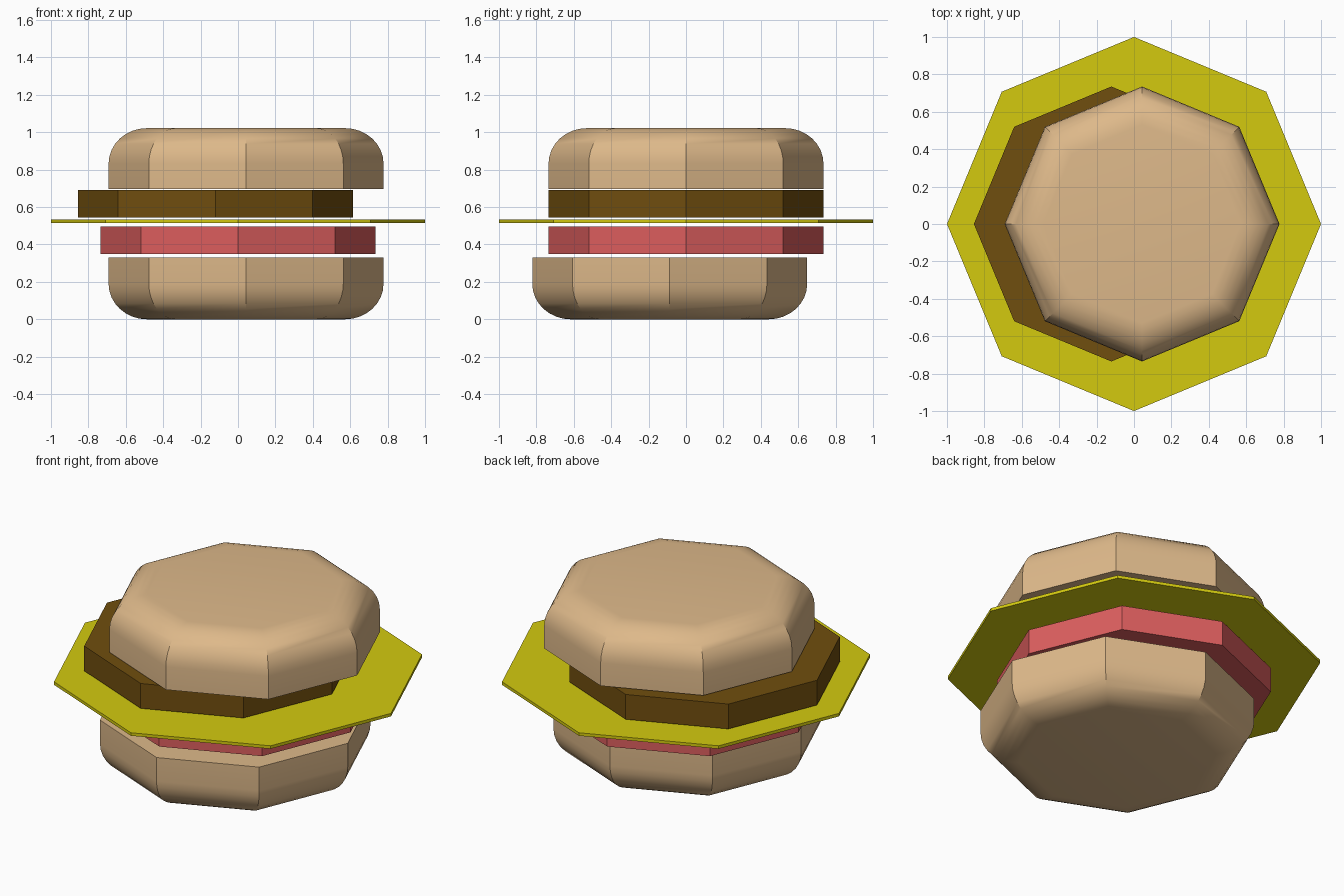
import bpy, bmesh, math

if "Cube" in bpy.data.objects:
    bpy.data.objects.remove(bpy.data.objects["Cube"])

SIDES = 8


def material(name, srgb):
    m = bpy.data.materials.new(name)
    lin = [((c / 255 + 0.055) / 1.055) ** 2.4 for c in srgb]
    m.diffuse_color = (*lin, 1)
    m.use_nodes = True
    m.node_tree.nodes["Principled BSDF"].inputs["Base Color"].default_value = m.diffuse_color
    return m


def lathe(name, profile, x, y, mat, smooth=False):
    """Eight-sided solid from a bottom-to-top list of (radius, z)."""
    bm = bmesh.new()
    rings = []
    for r, z in profile:
        rings.append([bm.verts.new((x + r * math.cos(2 * math.pi * i / SIDES),
                                    y + r * math.sin(2 * math.pi * i / SIDES), z))
                      for i in range(SIDES)])
    for a, b in zip(rings, rings[1:]):
        for i in range(SIDES):
            j = (i + 1) % SIDES
            bm.faces.new((a[i], a[j], b[j], b[i]))
    bm.faces.new(rings[0][::-1])
    bm.faces.new(rings[-1])
    me = bpy.data.meshes.new(name)
    bm.to_mesh(me)
    bm.free()
    me.materials.append(mat)
    ob = bpy.data.objects.new(name, me)
    bpy.context.collection.objects.link(ob)
    if smooth:
        bpy.ops.object.select_all(action='DESELECT')
        ob.select_set(True)
        bpy.context.view_layer.objects.active = ob
        bpy.ops.object.shade_smooth_by_angle(angle=math.radians(30))
    return ob


def bun_profile(flat_z, round_z, radius=0.735, fillet=0.19, steps=8):
    """Straight wall from flat_z, then a quarter-round to round_z."""
    s = 1 if round_z > flat_z else -1
    mitre = 1 / math.cos(math.pi / SIDES)
    pts = [(radius, flat_z)]
    for k in range(steps + 1):
        a = math.pi / 2 * k / steps
        pts.append((radius - fillet * (1 - math.cos(a)) * mitre,
                    round_z - s * fillet * (1 - math.sin(a))))
    return pts if s > 0 else pts[::-1]


bread = material("bread", (222, 185, 138))
red = material("tomato red", (220, 94, 94))
yellow = material("cheese yellow", (212, 202, 15))
brown = material("patty brown", (112, 78, 14))

# Buns
lathe("bottom_bun", bun_profile(0.33, 0.0), 0.043, -0.087, bread, True)
lathe("top_bun", bun_profile(0.697, 1.022), 0.043, 0, bread, True)

# Fillings
lathe("tomato_slice", [(0.735, 0.35), (0.735, 0.497)], 0, 0, red)
lathe("cheese_slice", [(1.0, 0.515), (1.0, 0.533)], 0, 0, yellow)
lathe("patty", [(0.735, 0.543), (0.735, 0.69)], -0.121, 0, brown)
